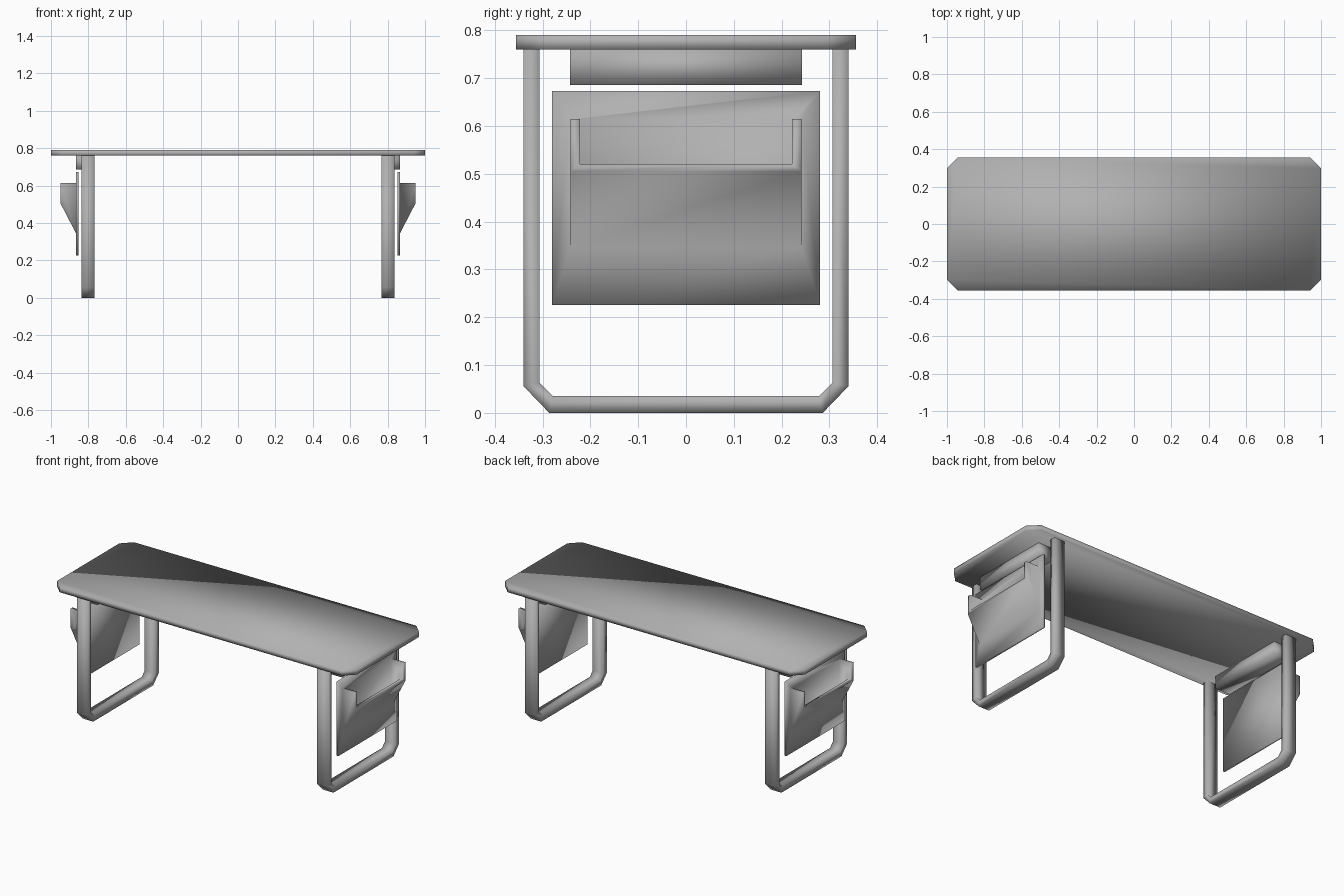
import bpy
import bmesh

if "Cube" in bpy.data.objects:
    bpy.data.objects.remove(bpy.data.objects["Cube"])

grey = bpy.data.materials.new("mid_grey")
grey.diffuse_color = (0.44, 0.44, 0.44, 1)
grey.use_nodes = True
grey.node_tree.nodes["Principled BSDF"].inputs["Base Color"].default_value = grey.diffuse_color


def build(name, faces):
    """Make a smooth mesh from faces given as corner positions; equal corners are shared."""
    bm = bmesh.new()
    seen = {}
    for face in faces:
        vs = []
        for p in face:
            key = tuple(round(c, 4) for c in p)
            if key not in seen:
                seen[key] = bm.verts.new(key)
            vs.append(seen[key])
        bm.faces.new(vs).smooth = True
    bmesh.ops.recalc_face_normals(bm, faces=bm.faces)
    me = bpy.data.meshes.new(name)
    bm.to_mesh(me)
    bm.free()
    me.materials.append(grey)
    ob = bpy.data.objects.new(name, me)
    bpy.context.collection.objects.link(ob)
    return ob


def mirror_x(ob):
    m = ob.modifiers.new("mirror", 'MIRROR')
    m.use_mirror_merge = False


def strip_solid(name, side_a, side_b, lo, hi):
    """Solid bar between two matching (y, z) polylines, x from lo to hi."""
    a0, a1 = ([(t, *p) for p in side_a] for t in (lo, hi))
    b0, b1 = ([(t, *p) for p in side_b] for t in (lo, hi))
    faces = []
    for i in range(len(side_a) - 1):
        for p, q in ((a0, a1), (a1, b1), (b1, b0), (b0, a0)):
            faces.append([p[i], p[i + 1], q[i + 1], q[i]])
    for i in (0, -1):
        faces.append([a0[i], a1[i], b1[i], b0[i]])
    return build(name, faces)


# Table top with clipped corners
rim_pts = [(-1, 0.297), (-0.942, 0.355), (0.942, 0.355), (1, 0.297),
           (1, -0.297), (0.942, -0.355), (-0.942, -0.355), (-1, -0.297)]
low = [(x, y, 0.76) for x, y in rim_pts]
high = [(x, y, 0.79) for x, y in rim_pts]
build("table_top", [low, high] + [[low[i - 1], low[i], high[i], high[i - 1]]
                                  for i in range(8)])

# U-shaped leg frames
outer = [(-0.34, 0.76), (-0.34, 0.056), (-0.286, 0), (0.286, 0),
         (0.34, 0.056), (0.34, 0.76)]
inner = [(-0.306, 0.76), (-0.306, 0.063), (-0.278, 0.035), (0.278, 0.035),
         (0.306, 0.063), (0.306, 0.76)]
mirror_x(strip_solid("leg_frame", outer, inner, 0.766, 0.837))

# Rails under the top
mirror_x(strip_solid("under_rail", [(-0.243, 0.686), (0.243, 0.686)],
                     [(-0.243, 0.76), (0.243, 0.76)], 0.768, 0.866))

# Side panels with an open pocket, one continuous skin
back, skin, rim, out = 0.854, 0.866, 0.931, 0.949   # depths along x
W, w, n = 0.28, 0.242, 0.222                        # panel, pocket, notch half widths
P0, P1 = 0.226, 0.673                               # panel heights
foot, fold, lip, top, floor = 0.345, 0.505, 0.52, 0.615, 0.385


def across(x1, y1, z1, x2, y2, z2):
    """Face spanning both sides of y = 0."""
    return [(x1, -y1, z1), (x1, y1, z1), (x2, y2, z2), (x2, -y2, z2)]


faces = [
    across(back, W, P0, back, W, P1),               # panel back, bottom, top
    across(back, W, P0, skin, W, P0),
    across(back, W, P1, skin, W, P1),
    across(skin, W, P0, skin, w, foot),             # panel face below and above pocket
    [(skin, -W, P1), (skin, W, P1), (skin, w, top), (skin, n, top),
     (skin, -n, top), (skin, -w, top)],
    across(skin, w, foot, out, w, fold),            # pocket slope
    across(out, w, fold, out, n, lip),              # lip front
    across(out, n, lip, rim, n, lip),               # lip top
    across(rim, n, lip, skin, n, floor),            # pocket inside
    across(skin, n, floor, skin, n, top),
]
for s in (-1, 1):
    faces += [
        [(x, s * W, z) for x, z in ((back, P0), (skin, P0), (skin, P1), (back, P1))],
        [(skin, s * W, P0), (skin, s * w, foot), (skin, s * w, top), (skin, s * W, P1)],
        [(x, s * w, z) for x, z in ((skin, foot), (out, fold), (out, top), (skin, top))],
        [(x, s * n, z) for x, z in ((skin, floor), (rim, lip), (out, lip),
                                    (out, top), (skin, top))],
        [(skin, s * w, top), (out, s * w, top), (out, s * n, top), (skin, s * n, top)],
        [(out, s * w, fold), (out, s * w, top), (out, s * n, top), (out, s * n, lip)],
    ]
mirror_x(build("pocket_panel", faces))
